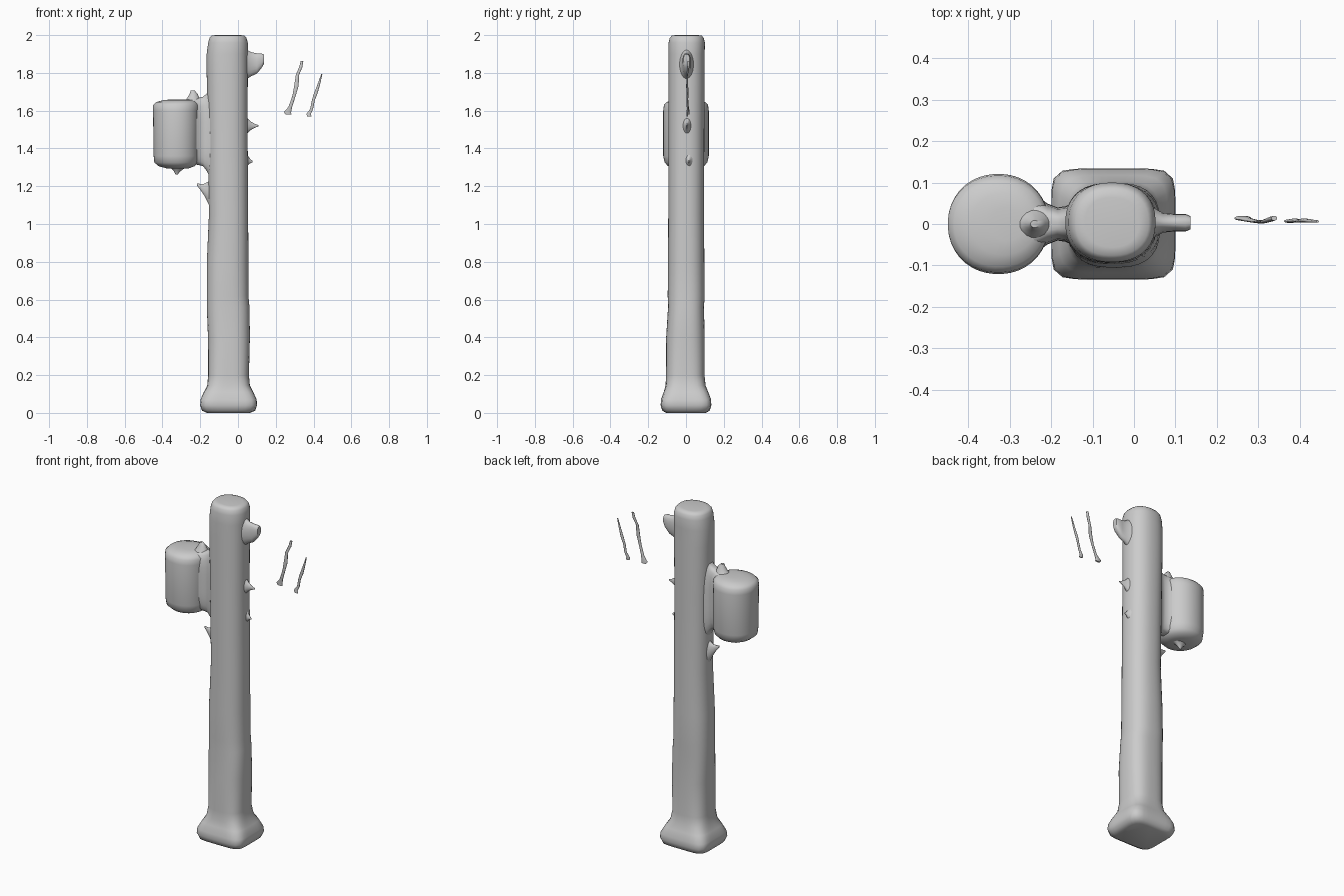
import bpy, bmesh, math
from mathutils import Vector


def loft(name, axis, sections, sides=40):
    """Skin rounded sections (u, a, b, ra, rb, n); n sets roundness: 2 = ellipse, high = square.
    axis 'z': u=z, a=x, b=y.  axis 'x': u=x, a=y, b=z."""
    bm = bmesh.new()
    rings = []
    for u, a, b, ra, rb, n in sections:
        ring = []
        for i in range(sides):
            t = math.tau * (i + 0.5) / sides
            c, s = math.cos(t), math.sin(t)
            r = (abs(c) ** n + abs(s) ** n) ** (-1 / n)
            p, q = a + ra * r * c, b + rb * r * s
            ring.append(bm.verts.new((p, q, u) if axis == 'z' else (u, p, q)))
        rings.append(ring)
    for r0, r1 in zip(rings, rings[1:]):
        for i in range(sides):
            j = (i + 1) % sides
            bm.faces.new((r0[i], r0[j], r1[j], r1[i]))
    bm.faces.new(rings[0][::-1])
    bm.faces.new(rings[-1])
    bmesh.ops.recalc_face_normals(bm, faces=bm.faces[:])
    me = bpy.data.meshes.new(name)
    bm.to_mesh(me)
    bm.free()
    ob = bpy.data.objects.new(name, me)
    bpy.context.collection.objects.link(ob)
    bpy.ops.object.select_all(action='DESELECT')
    ob.select_set(True)
    bpy.context.view_layer.objects.active = ob
    bpy.ops.object.shade_smooth_by_angle(angle=math.radians(50))
    return ob


# Post with flared square foot and slightly wavy sides
loft("post", 'z', [
    (0.00, -0.05, 0.000, 0.115, 0.105, 5),
    (0.012, -0.05, 0.000, 0.141, 0.126, 6),
    (0.04, -0.05, 0.000, 0.150, 0.134, 7),
    (0.07, -0.05, 0.000, 0.149, 0.133, 6),
    (0.11, -0.05, 0.000, 0.131, 0.118, 5),
    (0.145, -0.05, -0.002, 0.113, 0.106, 3.5),
    (0.20, -0.05, -0.004, 0.108, 0.102, 2.8),
    (0.40, -0.048, -0.003, 0.111, 0.102, 2.7),
    (0.56, -0.052, 0.000, 0.113, 0.095, 2.6),
    (0.62, -0.055, 0.001, 0.110, 0.098, 2.5),
    (0.80, -0.055, 0.001, 0.110, 0.096, 2.4),
    (1.05, -0.050, 0.001, 0.104, 0.095, 2.3),
    (1.50, -0.055, 0.002, 0.106, 0.095, 2.3),
    (1.80, -0.057, 0.003, 0.109, 0.096, 2.3),
    (1.90, -0.057, 0.003, 0.109, 0.096, 2.3),
    (1.96, -0.053, 0.004, 0.105, 0.096, 2.3),
    (1.985, -0.053, 0.004, 0.098, 0.090, 2.3),
    (1.997, -0.053, 0.004, 0.088, 0.080, 2.3),
    (2.00, -0.053, 0.004, 0.065, 0.060, 2.3),
])

# Side canister
loft("canister", 'z', [
    (1.295, -0.320, 0, 0.060, 0.060, 2),
    (1.306, -0.325, 0, 0.095, 0.095, 2),
    (1.325, -0.328, 0, 0.115, 0.113, 2.1),
    (1.36, -0.327, 0, 0.120, 0.121, 2.1),
    (1.60, -0.328, 0, 0.122, 0.121, 2.1),
    (1.63, -0.328, 0, 0.122, 0.117, 2.1),
    (1.645, -0.325, 0, 0.110, 0.103, 2.1),
    (1.656, -0.315, 0, 0.080, 0.075, 2),
    (1.660, -0.305, 0, 0.040, 0.040, 2),
])

# Web joining canister to post
loft("neck", 'x', [
    (-0.290, 0, 1.480, 0.095, 0.160, 3.5),
    (-0.240, 0, 1.488, 0.072, 0.172, 3.5),
    (-0.210, 0, 1.490, 0.050, 0.177, 3.5),
    (-0.185, 0, 1.490, 0.040, 0.184, 3.5),
    (-0.165, 0, 1.485, 0.043, 0.205, 3.2),
    (-0.140, 0, 1.480, 0.055, 0.250, 3),
], 32)

# Knob near the top
loft("knob", 'x', [
    (0.015, 0.003, 1.845, 0.055, 0.105, 2),
    (0.045, 0.003, 1.845, 0.038, 0.080, 2),
    (0.070, 0.003, 1.846, 0.024, 0.064, 2.2),
    (0.100, 0.003, 1.850, 0.021, 0.054, 2.5),
    (0.125, 0.003, 1.864, 0.021, 0.038, 2.8),
    (0.137, 0.003, 1.872, 0.016, 0.026, 2.5),
], 20)


# Small thorns: flared root narrowing to a tip
def thorn(name, axis, root, tip, ra, rb):
    steps = [(0, 1), (0.25, 0.62), (0.5, 0.34), (0.75, 0.17), (1, 0.06)]
    secs = []
    for t, k in steps:
        p = Vector(root).lerp(Vector(tip), t)
        secs.append((*p, ra * k, rb * k, 2))
    loft(name, axis, secs, 16)


thorn("thorn_right_upper", 'x', (0.035, 0.005, 1.52), (0.108, 0.005, 1.52), 0.03, 0.06)
thorn("thorn_right_lower", 'x', (0.035, 0.015, 1.34), (0.078, 0.015, 1.33), 0.035, 0.06)
thorn("thorn_left", 'x', (-0.135, 0, 1.15), (-0.218, 0, 1.21), 0.04, 0.10)
thorn("canister_thorn_bottom", 'z', (1.32, -0.315, 0), (1.262, -0.325, 0), 0.09, 0.06)

# Rounded nub on the canister top
loft("canister_nub", 'z', [
    (1.630, -0.245, 0, 0.065, 0.050, 2),
    (1.665, -0.237, 0, 0.034, 0.028, 2),
    (1.690, -0.235, 0, 0.021, 0.017, 2),
    (1.707, -0.240, 0, 0.010, 0.009, 2),
], 16)

# Two thin loose slivers
loft("sliver_inner", 'z', [
    (1.580, 0.267, 0.014, 0.016, 0.006, 2),
    (1.592, 0.262, 0.014, 0.020, 0.006, 2),
    (1.620, 0.277, 0.010, 0.010, 0.005, 2),
    (1.680, 0.297, 0.006, 0.009, 0.004, 2),
    (1.730, 0.309, 0.005, 0.012, 0.004, 2),
    (1.790, 0.315, 0.006, 0.009, 0.004, 2),
    (1.830, 0.332, 0.012, 0.009, 0.006, 2),
    (1.862, 0.339, 0.014, 0.007, 0.006, 2),
], 12)
loft("sliver_outer", 'z', [
    (1.568, 0.378, 0.006, 0.012, 0.004, 2),
    (1.582, 0.374, 0.007, 0.012, 0.004, 2),
    (1.610, 0.390, 0.009, 0.008, 0.005, 2),
    (1.655, 0.399, 0.007, 0.008, 0.004, 2),
    (1.690, 0.411, 0.009, 0.010, 0.005, 2),
    (1.740, 0.428, 0.007, 0.007, 0.004, 2),
    (1.795, 0.444, 0.006, 0.003, 0.003, 2),
], 12)
